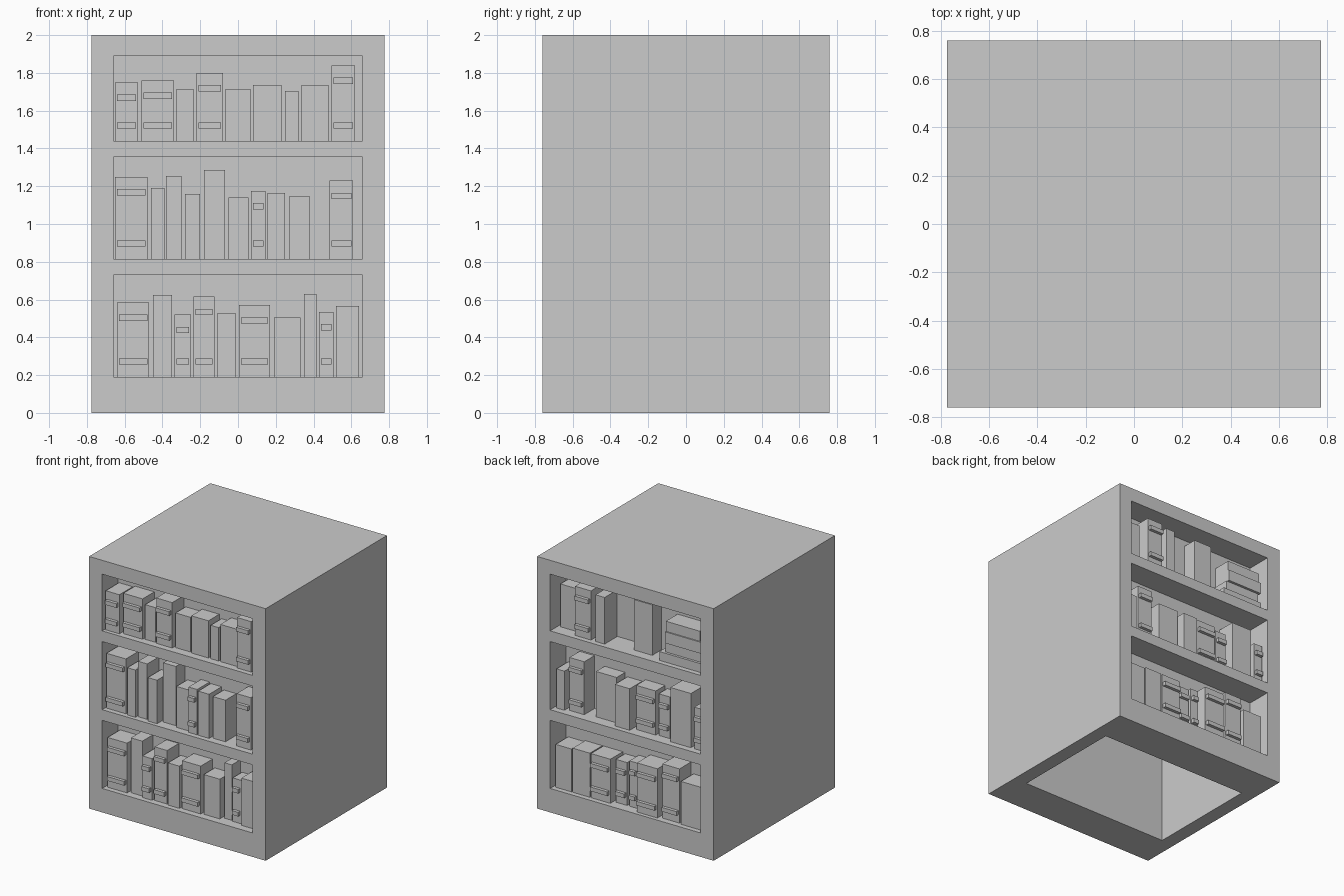
import bpy
import bmesh
from mathutils import Matrix, Vector

if "Cube" in bpy.data.objects:
    bpy.data.objects.remove(bpy.data.objects["Cube"], do_unlink=True)

grey = bpy.data.materials.new("plain_grey")
grey.use_nodes = True
grey.diffuse_color = (0.6, 0.6, 0.6, 1)
grey.node_tree.nodes["Principled BSDF"].inputs["Base Color"].default_value = (0.6, 0.6, 0.6, 1)

HALF_WIDTH, HALF_DEPTH, HEIGHT = 0.775, 0.76, 2.0
OPENING = 0.66            # half width of a compartment
RECESS = 0.2              # depth of a compartment
CORE = 0.46               # half depth of the hollow core
BAND_HEIGHT, BAND_EDGE, BAND_OUT = 0.033, 0.065, 0.025


def add_box(bm, low, high):
    """Add an axis-aligned box between two corners."""
    low, high = Vector(low), Vector(high)
    size = high - low
    matrix = Matrix.Translation((low + high) / 2) @ Matrix.Diagonal((*size, 1))
    bmesh.ops.create_cube(bm, size=1, matrix=matrix)


def make_object(name, bm):
    mesh = bpy.data.meshes.new(name)
    bm.to_mesh(mesh)
    bm.free()
    mesh.materials.append(grey)
    obj = bpy.data.objects.new(name, mesh)
    bpy.context.collection.objects.link(obj)
    return obj


# Compartments: floor and ceiling heights
shelves = {"top": (1.44, 1.89), "middle": (0.815, 1.355), "bottom": (0.19, 0.73)}

# Cabinet: solid block with compartments on both faces and a core open below
bm = bmesh.new()
add_box(bm, (-HALF_WIDTH, -HALF_DEPTH, 0), (HALF_WIDTH, HALF_DEPTH, HEIGHT))
cabinet = make_object("cabinet", bm)

bm = bmesh.new()
for floor, ceiling in shelves.values():
    for side in (1, -1):
        outer, inner = side * (HALF_DEPTH + 0.1), side * (HALF_DEPTH - RECESS)
        add_box(bm, (-OPENING, min(outer, inner), floor),
                (OPENING, max(outer, inner), ceiling))
add_box(bm, (-OPENING, -CORE, -0.1), (OPENING, CORE, 1.89))
cutter = make_object("compartment_cutter", bm)
cutter.hide_render = True

cut = cabinet.modifiers.new("compartments", "BOOLEAN")
cut.operation = "DIFFERENCE"
cut.solver = "EXACT"
cut.object = cutter
bpy.context.view_layer.objects.active = cabinet
bpy.ops.object.modifier_apply(modifier=cut.name)
bpy.data.objects.remove(cutter, do_unlink=True)


def fill_shelf(face, shelf, books):
    """Stand a row of books: left, right, height, setback in hundredths, style."""
    floor = shelves[shelf][0]
    turn = Matrix.Rotation(0 if face == "front" else 3.14159265, 3, "Z")
    bm = bmesh.new()
    for left, right, height, setback, style in books:
        left, right, height, setback = (v / 100 for v in (left, right, height, setback))
        spine = -HALF_DEPTH + setback
        back = -HALF_DEPTH + RECESS - 0.003
        add_box(bm, (left, spine, floor), (right, back, floor + height))
        if style == BANDED:
            for base in (BAND_EDGE, height - BAND_EDGE - BAND_HEIGHT):
                add_box(bm, (left + 0.01, spine - BAND_OUT, floor + base),
                        (right - 0.01, spine + 0.01, floor + base + BAND_HEIGHT))
    bmesh.ops.transform(bm, matrix=turn.to_4x4(), verts=bm.verts)
    return make_object(f"{face}_{shelf}_books", bm)


PLAIN, BANDED = "plain", "banded"

# Front books
fill_shelf("front", "top", [
    (-65, -53, 31, 3, BANDED), (-51, -34, 32, 5, BANDED), (-32.5, -23.5, 27.5, 6, PLAIN),
    (-22, -8, 36, 5, BANDED), (-6.5, 6.5, 27.5, 7, PLAIN), (8, 23, 29.5, 6, PLAIN),
    (25, 32, 26.5, 6, PLAIN), (33.5, 48, 29.5, 6, PLAIN), (49.5, 62, 40, 4, BANDED)])
fill_shelf("front", "middle", [
    (-65, -48, 43.5, 4, BANDED), (-46, -39, 37.5, 3, PLAIN), (-38, -30, 44, 5, PLAIN),
    (-28, -20, 34.5, 3, PLAIN), (-18, -7, 47, 8, PLAIN), (-5, 5.5, 32.5, 6, PLAIN),
    (7, 14.5, 36, 4, BANDED), (15.5, 25, 35, 4, PLAIN), (27, 38, 33, 6, PLAIN),
    (48.5, 61, 41.5, 5, BANDED)])
fill_shelf("front", "bottom", [
    (-64, -47, 39.5, 4, BANDED), (-45, -35, 43.5, 6, PLAIN), (-33.5, -25, 33, 4, BANDED),
    (-23.5, -12.5, 42.5, 5, BANDED), (-11, -1, 33.5, 4, PLAIN), (0.5, 17, 38, 5, BANDED),
    (19, 33, 31.5, 6, PLAIN), (35, 41.5, 44, 9, PLAIN), (43, 50.5, 34.5, 8, BANDED),
    (52, 64, 37.5, 6, PLAIN)])

# Back books, counted from the left as seen from behind
fill_shelf("back", "top", [
    (-64, -50, 34, 10, PLAIN), (-47, -33, 39, 4, BANDED), (-29, -21, 37, 4, PLAIN),
    (2, 18, 40, 8, PLAIN)])
fill_shelf("back", "middle", [
    (-64, -57, 31, 5, PLAIN), (-54, -41, 42, 7, BANDED), (-32, -14, 36, 9, PLAIN),
    (-12, 1, 33, 4, PLAIN), (4, 21, 35, 8, BANDED), (23, 33, 33, 9, BANDED),
    (36, 54, 43, 5, PLAIN), (57, 65, 33, 5, BANDED)])
fill_shelf("back", "bottom", [
    (-64, -50, 34, 4, PLAIN), (-49, -34, 35, 4, PLAIN), (-33, -16, 35, 4, BANDED),
    (-14, -4, 34, 8, BANDED), (-2, 5, 36, 8, BANDED), (8, 26, 39, 3, BANDED),
    (29, 44, 43, 5, BANDED), (46, 63, 34, 4, PLAIN)])

# Pile of books lying flat on the back top shelf
bm = bmesh.new()
base = shelves["top"][0]
for left, right, thick, setback in ((0.27, 0.63, 0.07, 0.04), (0.31, 0.62, 0.08, 0.06),
                                    (0.32, 0.63, 0.09, 0.04), (0.32, 0.62, 0.08, 0.05)):
    add_box(bm, (-right, HALF_DEPTH - RECESS + 0.003, base),
            (-left, HALF_DEPTH - setback, base + thick))
    base += thick
make_object("back_book_pile", bm)
